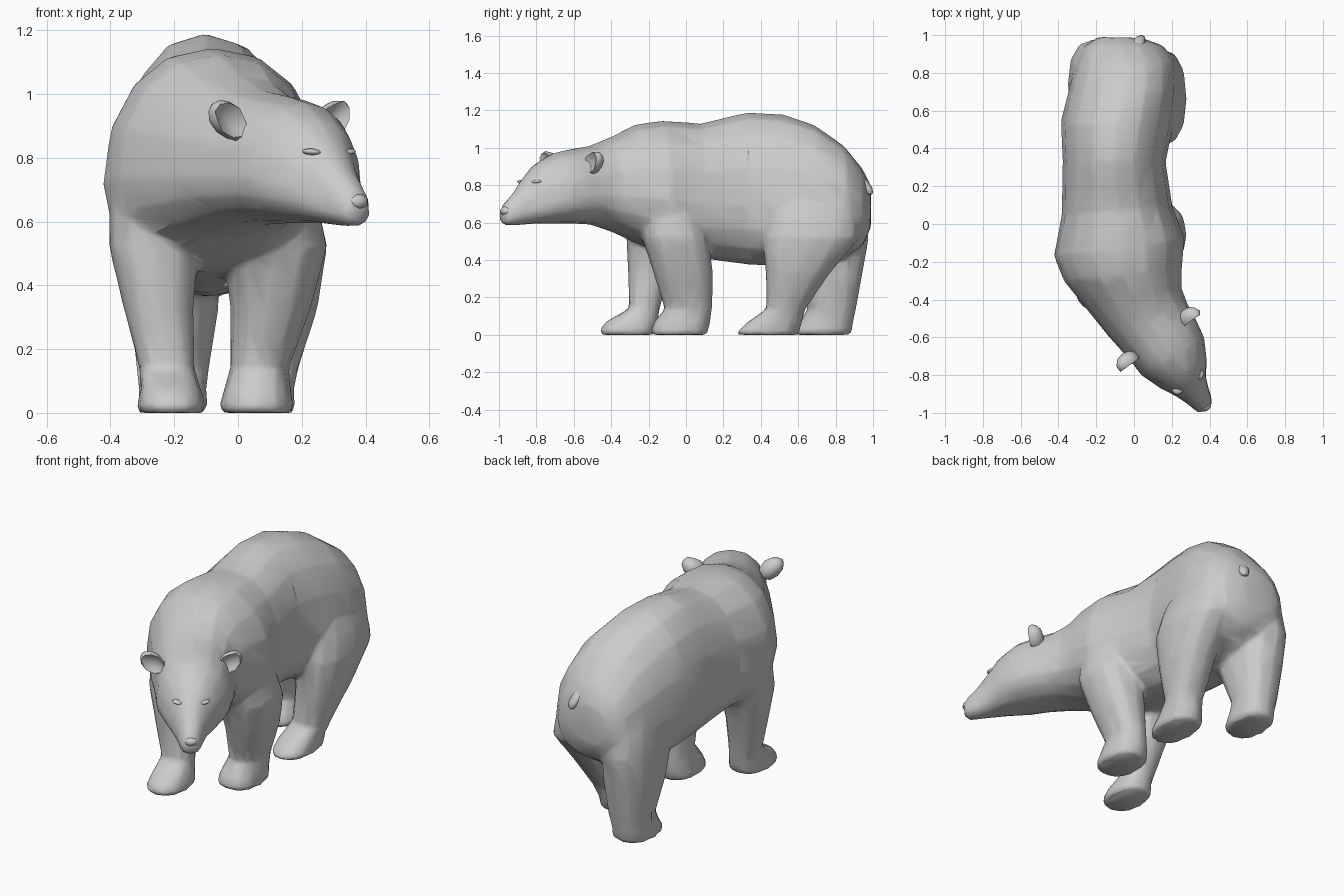
import bpy
import bmesh
import math
from mathutils import Vector, Matrix

default_cube = bpy.data.objects.get("Cube")
if default_cube:
    bpy.data.objects.remove(default_cube, do_unlink=True)

# One fur colour for the whole animal
fur = bpy.data.materials.new("pale_grey_fur")
fur.use_nodes = True
fur.diffuse_color = (0.6, 0.6, 0.6, 1)
fur.node_tree.nodes["Principled BSDF"].inputs["Base Color"].default_value = fur.diffuse_color


def finish(name, bm):
    """Turn a bmesh into a smooth shaded object with creases kept."""
    bmesh.ops.recalc_face_normals(bm, faces=bm.faces)
    mesh = bpy.data.meshes.new(name)
    bm.to_mesh(mesh)
    bm.free()
    mesh.materials.append(fur)
    mesh.shade_smooth()
    mesh.set_sharp_from_angle(angle=math.radians(50))
    obj = bpy.data.objects.new(name, mesh)
    bpy.context.collection.objects.link(obj)
    return obj


def loft(bm, rings):
    """Skin a series of closed rings and cap both ends."""
    loops = [[bm.verts.new(p) for p in ring] for ring in rings]
    count = len(loops[0])
    for lower, upper in zip(loops, loops[1:]):
        for i in range(count):
            j = (i + 1) % count
            bm.faces.new((lower[i], lower[j], upper[j], upper[i]))
    bm.faces.new(loops[0])
    bm.faces.new(loops[-1])


def power(value, exponent):
    return math.copysign(abs(value) ** exponent, value)


def unit_ring(sides, exponent):
    """Rounded-square outline inside the unit square."""
    angles = [math.tau * i / sides for i in range(sides)]
    return [(power(math.cos(a), exponent), power(math.sin(a), exponent)) for a in angles]


def upright_ring(belly, right_x, right_y, left_x, left_y, top, bottom):
    """Upright cross-section between two flank points; belly sets the widest height."""
    a, b = Vector((right_x, right_y, 0)), Vector((left_x, left_y, 0))
    middle, half = (a + b) / 2, (b - a) / 2
    widest = bottom + belly * (top - bottom)
    ring = []
    for u, v in unit_ring(16, 0.92):
        point = middle + half * u * 1.01
        point.z = widest + v * ((top - widest) if v > 0 else (widest - bottom))
        ring.append(point)
    return ring


def flat_ring(z, x0, x1, y0, y1):
    """Level cross-section filling a rectangle."""
    return [Vector(((x0 + x1 + u * (x1 - x0)) / 2, (y0 + y1 + v * (y1 - y0)) / 2, z))
            for u, v in unit_ring(12, 0.85)]


# Trunk, from rump to shoulders: both flank points, then top and bottom
trunk = [
    (-.19, .99, .04, .985, .80, .57),
    (-.265, .94, .15, .945, .89, .47),
    (-.31, .83, .22, .86, 1.01, .41),
    (-.35, .68, .23, .70, 1.12, .37),
    (-.385, .54, .20, .50, 1.18, .365),
    (-.375, .33, .165, .33, 1.19, .375),
    (-.38, .05, .20, .10, 1.13, .41),
    (-.42, -.17, .265, -.08, 1.145, .44),
    (-.37, -.30, .25, -.24, 1.125, .49),
]
# Neck and head, turned towards the left
head = [
    (-.25, -.45, .25, -.34, 1.06, .55),
    (-.12, -.61, .28, -.42, 1.01, .59),
    (-.03, -.71, .325, -.50, .995, .595),
    (.04, -.80, .37, -.60, .975, .595),
    (.14, -.87, .385, -.72, .915, .595),
    (.22, -.91, .38, -.81, .84, .59),
    (.28, -.95, .395, -.87, .765, .585),
    (.325, -.99, .415, -.935, .71, .585),
    (.35, -1, .41, -.96, .68, .60),
]
# Legs: x and y extents at each height, from inside the trunk to the sole
heights = (.80, .66, .52, .33, .14, .07, .02, 0)
legs = {
    "front_left": [
        (.05, .17, -.16, .04), (-.02, .25, -.23, .07), (-.05, .28, -.235, .12),
        (-.025, .23, -.175, .145), (-.025, .16, -.115, .14),
        (-.045, .165, -.17, .13), (-.06, .175, -.19, .12), (-.05, .17, -.18, .11)],
    "front_right": [
        (-.33, -.15, -.24, -.02), (-.405, -.12, -.30, 0), (-.405, -.12, -.32, -.03),
        (-.36, -.14, -.31, -.09), (-.31, -.135, -.305, -.14),
        (-.305, -.115, -.43, -.15), (-.32, -.10, -.465, -.16), (-.31, -.11, -.45, -.17)],
    "hind_left": [
        (.05, .19, .54, .86), (.01, .25, .45, .92), (0, .28, .41, .93),
        (0, .25, .425, .77), (0, .19, .43, .64),
        (-.025, .175, .33, .62), (-.04, .18, .275, .61), (-.03, .17, .28, .60)],
    "hind_right": [
        (-.28, -.14, .56, .88), (-.33, -.10, .50, .95), (-.35, -.07, .50, .98),
        (-.345, -.06, .57, .945), (-.315, -.09, .65, .91),
        (-.31, -.10, .61, .895), (-.315, -.095, .575, .89), (-.31, -.11, .585, .87)],
}

# Trunk, head and legs grow together into one faceted skin
skin = bmesh.new()
loft(skin, [upright_ring(.39, *section) for section in trunk]
     + [upright_ring(.36, *section) for section in head])
for extents in legs.values():
    loft(skin, [flat_ring(z, *extent) for z, extent in zip(heights, extents)])
body = finish("body_head_and_legs", skin)
fuse = body.modifiers.new("fuse", "REMESH")
fuse.mode = "VOXEL"
fuse.voxel_size = 0.014
fuse.use_smooth_shade = True
soften = body.modifiers.new("soften", "SMOOTH")
soften.factor = 0.5
soften.iterations = 5
facet = body.modifiers.new("facet", "DECIMATE")
facet.ratio = 0.045

# Tail hanging over the rump
tail_mesh = bmesh.new()
tail = [(.87, -.01, .02, .87, .92), (.83, -.02, .05, .89, .965),
        (.79, 0, .06, .93, .995), (.76, .015, .06, .96, 1), (.75, .025, .05, .97, .995)]
loft(tail_mesh, [flat_ring(*section) for section in tail])
finish("tail", tail_mesh)

# Head frame: side axis, facing axis and up
facing = Vector((.58, -.81, 0)).normalized()
side = Vector((-facing.y, facing.x, 0))
frame = Matrix((side, facing, Vector((0, 0, 1)))).transposed()


def blob(name, centre, size, lean=0, cup=0):
    """Small ellipsoid in the head frame; cup hollows its front."""
    bm = bmesh.new()
    bmesh.ops.create_icosphere(bm, subdivisions=2, radius=1)
    turn = Matrix.Rotation(lean, 3, facing)
    for v in bm.verts:
        p = v.co.copy()
        p.y -= cup * max(0, p.y - 0.4)
        p = Vector((p.x * size[0], p.y * size[1], p.z * size[2]))
        v.co = Vector(centre) + turn @ (frame @ p)
    finish(name, bm)


# Ears and eyelids on both sides, then the nose
ear_middle, eye_middle = Vector((.132, -.615, .918)), Vector((.286, -.835, .818))
for label, sign in (("left", 1), ("right", -1)):
    blob(label + "_ear", ear_middle + side * sign * .2, (.052, .056, .078), -.85 * sign, 1.8)
    blob(label + "_eyelid", eye_middle + side * sign * .066, (.032, .03, .011), .1 * sign)
blob("nose", (.375, -.962, .662), (.036, .03, .026))
